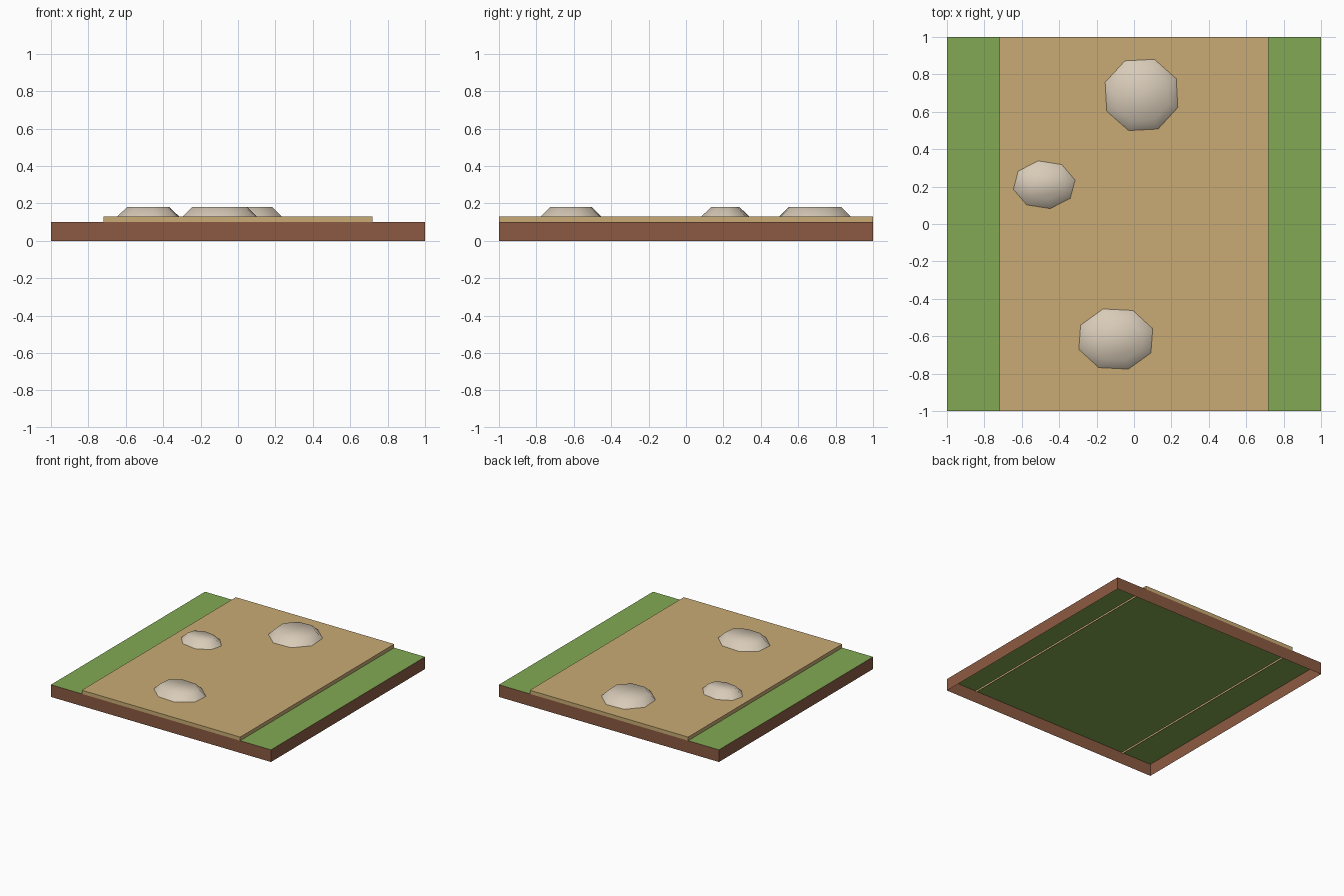
import bpy, bmesh, math

if "Cube" in bpy.data.objects:
    bpy.data.objects.remove(bpy.data.objects["Cube"])


def srgb(r, g, b):
    lin = lambda c: c / 12.92 if c <= 0.04045 else ((c + 0.055) / 1.055) ** 2.4
    return (*(lin(c / 255) for c in (r, g, b)), 1.0)


def material(name, rgb):
    m = bpy.data.materials.new(name)
    m.diffuse_color = srgb(*rgb)
    m.use_nodes = True
    m.node_tree.nodes["Principled BSDF"].inputs["Base Color"].default_value = m.diffuse_color
    return m


grass = material("grass_green", (130, 169, 83))
soil = material("soil_brown", (140, 90, 66))
sand = material("path_sand", (202, 171, 117))
stone = material("pale_stone", (216, 203, 184))


def make(name, bm, *mats):
    me = bpy.data.meshes.new(name)
    bm.to_mesh(me)
    bm.free()
    ob = bpy.data.objects.new(name, me)
    bpy.context.collection.objects.link(ob)
    for m in mats:
        me.materials.append(m)
    return ob


def open_box(hx, hy, z0, z1):
    """Box without a bottom face."""
    bm = bmesh.new()
    bmesh.ops.create_cube(bm, size=1)
    for v in bm.verts:
        v.co = (v.co.x * 2 * hx, v.co.y * 2 * hy, z1 if v.co.z > 0 else z0)
    bm.normal_update()
    bmesh.ops.delete(bm, geom=[f for f in bm.faces if f.normal.z < -0.5],
                     context='FACES_ONLY')
    return bm


# ground tile: grass on top, soil on the sides
bm = open_box(1, 1, 0, 0.1)
for f in bm.faces:
    f.material_index = 0 if f.normal.z > 0.5 else 1
make("ground_tile", bm, grass, soil)

# raised path slab, resting on the grass
make("path_slab", open_box(0.72, 1, 0.1, 0.13), sand)

# path side edges reaching slightly through the grass
for side, label in ((-1, "left"), (1, "right")):
    bm = bmesh.new()
    pts = [(-1, 0.085), (1, 0.085), (1, 0.1), (-1, 0.1)]
    bm.faces.new([bm.verts.new((side * 0.72, y, z)) for y, z in pts[::side]])
    make("path_lower_edge_" + label, bm, sand)

# chamfered eight-sided stepping stones: x, y, radius x, radius y, turn
STONES = [(0.04, 0.69, 0.206, 0.202, 25.5),
          (-0.48, 0.21, 0.168, 0.13, 11),
          (-0.0975, -0.615, 0.209, 0.17, 19)]
for i, (cx, cy, rx, ry, turn) in enumerate(STONES):
    bm = bmesh.new()
    rings = []
    for inset, z in ((0, 0.13), (0.052, 0.18)):
        angles = [math.radians(turn + 45 * k) for k in range(8)]
        rings.append([bm.verts.new((cx + (rx - inset) * math.cos(a),
                                    cy + (ry - inset) * math.sin(a), z))
                      for a in angles])
    low, top = rings
    for k in range(8):
        n = (k + 1) % 8
        bm.faces.new((low[k], low[n], top[n], top[k]))
    bm.faces.new(top)
    for f in bm.faces:
        f.smooth = True
    make(f"stepping_stone_{i + 1}", bm, stone)
